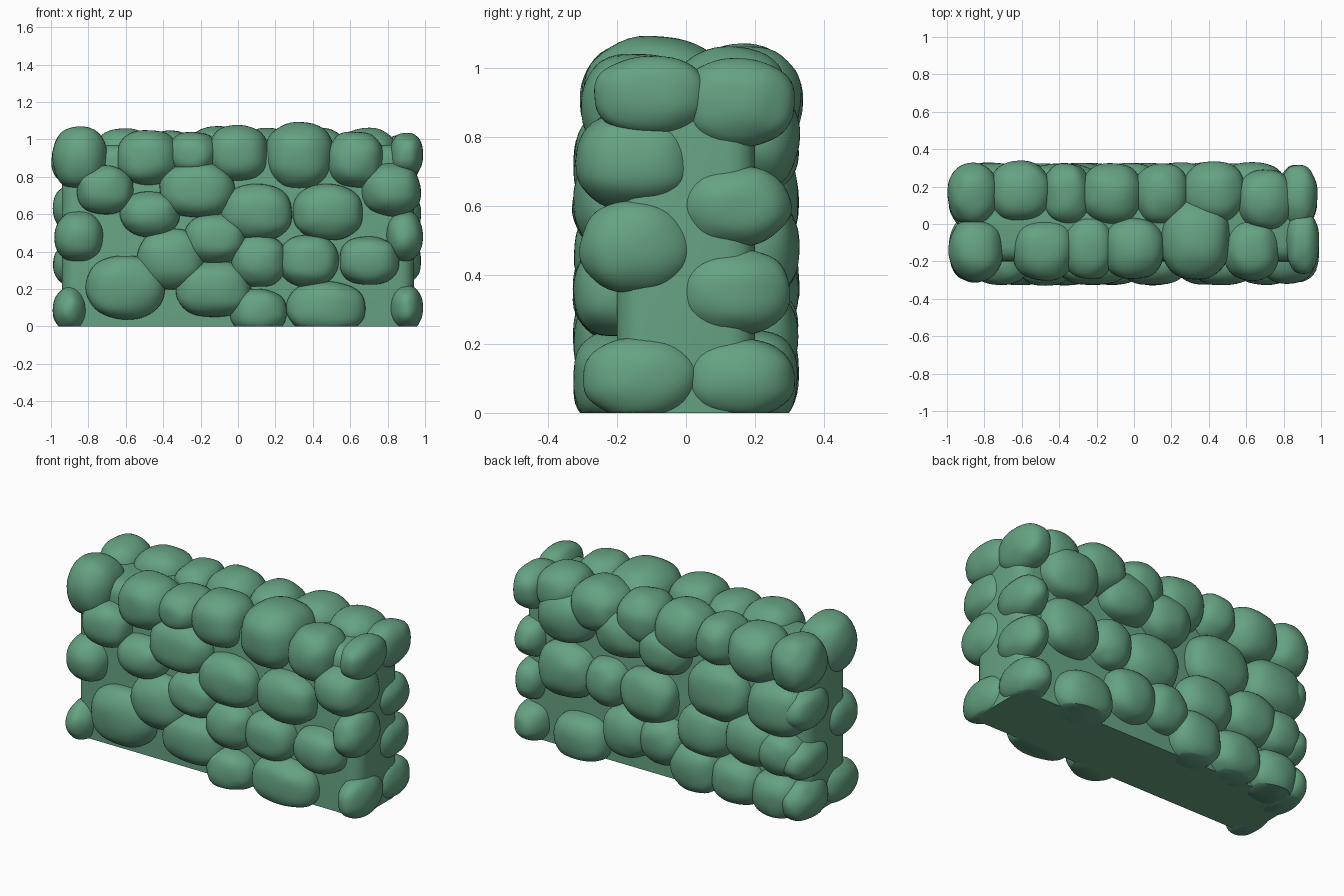
import bpy
import bmesh
import random
from mathutils import Vector, noise

random.seed(4)

default_cube = bpy.data.objects.get("Cube")
if default_cube:
    bpy.data.objects.remove(default_cube, do_unlink=True)

# Single flat colour
leaf_green = bpy.data.materials.new("leaf_green")
leaf_green.use_nodes = True
leaf_green.diffuse_color = (0.13, 0.36, 0.22, 1)
leaf_green.node_tree.nodes["Principled BSDF"].inputs["Base Color"].default_value = leaf_green.diffuse_color


def finish(bm, name):
    """Turn a bmesh into a named, coloured, smooth object."""
    mesh = bpy.data.meshes.new(name)
    bm.to_mesh(mesh)
    bm.free()
    mesh.materials.append(leaf_green)
    obj = bpy.data.objects.new(name, mesh)
    bpy.context.collection.objects.link(obj)
    bpy.ops.object.select_all(action="DESELECT")
    obj.select_set(True)
    bpy.context.view_layer.objects.active = obj
    bpy.ops.object.shade_smooth_by_angle(angle=0.8)


def rounded(value, power):
    """Push a unit-sphere coordinate outward for a slightly boxy lump."""
    return abs(value) ** power * (1 if value > 0 else -1)


def add_lump(name, centre, radius, power=0.86):
    """A soft, slightly irregular boulder, cut flat at the ground."""
    bm = bmesh.new()
    bmesh.ops.create_icosphere(bm, subdivisions=4, radius=1)
    seed = Vector([random.uniform(-50, 50) for axis in range(3)])
    for vert in bm.verts:
        wobble = 1 + 0.05 * noise.noise(vert.co * 1.5 + seed)
        vert.co = [c + rounded(u, power) * wobble * r
                   for c, u, r in zip(centre, vert.co, radius)]
    # Flat underside where the lump meets the ground
    geometry = bm.verts[:] + bm.edges[:] + bm.faces[:]
    cut = bmesh.ops.bisect_plane(bm, geom=geometry, plane_co=(0, 0, 0),
                                 plane_no=(0, 0, 1), clear_inner=True)
    rim = [e for e in cut["geom_cut"] if isinstance(e, bmesh.types.BMEdge)]
    if rim:
        bmesh.ops.holes_fill(bm, edges=rim)
    finish(bm, name)


# Plain inner wall with rounded upright and top edges
bm = bmesh.new()
bmesh.ops.create_cube(bm, size=1)
for vert in bm.verts:
    vert.co.x *= 1.88
    vert.co.y *= 0.4
    vert.co.z = (vert.co.z + 0.5) * 0.97
soft_edges = [e for e in bm.edges if max(v.co.z for v in e.verts) > 0.5]
bmesh.ops.bevel(bm, geom=soft_edges, offset=0.08, segments=4,
                profile=0.5, affect="EDGES")
finish(bm, "wall_core")

# Face lumps: x, z, half width, half height
front_lumps = [
    (-.71, .73, .15, .13), (-.22, .73, .2, .15), (-.47, .6, .16, .12),
    (.1, .61, .19, .15), (.48, .61, .19, .15), (-.12, .47, .17, .13),
    (-.36, .36, .18, .16), (.11, .35, .15, .14), (.38, .35, .16, .14),
    (.7, .35, .16, .13), (-.6, .21, .21, .17), (-.13, .2, .2, .15),
    (.11, .08, .15, .12), (.47, .1, .21, .14),
]
back_lumps = [
    (.53, .1, .18, .14), (.22, .22, .16, .15), (-.01, .23, .14, .14),
    (-.23, .13, .16, .15), (-.5, .12, .16, .14), (-.76, .1, .15, .14),
    (.63, .48, .18, .16), (.36, .48, .13, .14), (.08, .47, .18, .16),
    (-.29, .36, .18, .15), (-.6, .39, .17, .15), (-.79, .36, .14, .13),
    (.63, .8, .18, .15), (.25, .8, .18, .14), (-.02, .77, .16, .14),
    (-.38, .62, .2, .17), (-.76, .62, .19, .16),
]
for side, lumps, label in ((-1, front_lumps, "front_lump"), (1, back_lumps, "back_lump")):
    for x, z, half_width, half_height in lumps:
        add_lump(label, (x, side * 0.2, z), (half_width, 0.127, half_height))

# Capping lumps: x, y, z, half width, half height
cap_lumps = [
    (-.845, -.14, .9, .145, .17), (-.48, -.14, .9, .17, .15),
    (-.24, -.13, .92, .14, .12), (0, -.13, .92, .165, .155),
    (.63, -.14, .89, .15, .155), (.9, -.1, .92, .09, .115),
    (-.86, .16, .9, .135, .16), (-.61, .17, .9, .17, .16),
    (-.36, .16, .91, .13, .14), (-.12, .16, .91, .165, .16),
    (.15, .16, .91, .15, .15), (.43, .17, .91, .17, .15),
    (.7, .13, .92, .15, .14), (.88, .15, .9, .1, .13),
]
for x, y, z, half_width, half_height in cap_lumps:
    add_lump("cap_lump", (x, y, z), (half_width, 0.165, half_height))
add_lump("large_cap_lump", (.33, -.08, .905), (.19, .22, .185))

# End lumps: x, y, z, half width, half height
end_lumps = [
    (.89, -.145, .48, .1, .135), (.9, -.13, .1, .09, .12),
    (.88, .14, .6, .1, .12), (.88, .14, .35, .1, .125),
    (.87, .15, .1, .11, .12), (-.85, -.15, .48, .135, .14),
    (-.9, -.13, .09, .09, .12), (-.89, .14, .63, .1, .125),
    (-.89, .15, .33, .1, .11), (-.89, .15, .09, .1, .12),
]
for x, y, z, half_width, half_height in end_lumps:
    add_lump("end_lump", (x, y, z), (half_width, 0.165, half_height), power=0.93)
add_lump("large_end_lump", (.82, -.14, .73), (.16, .18, .145))
